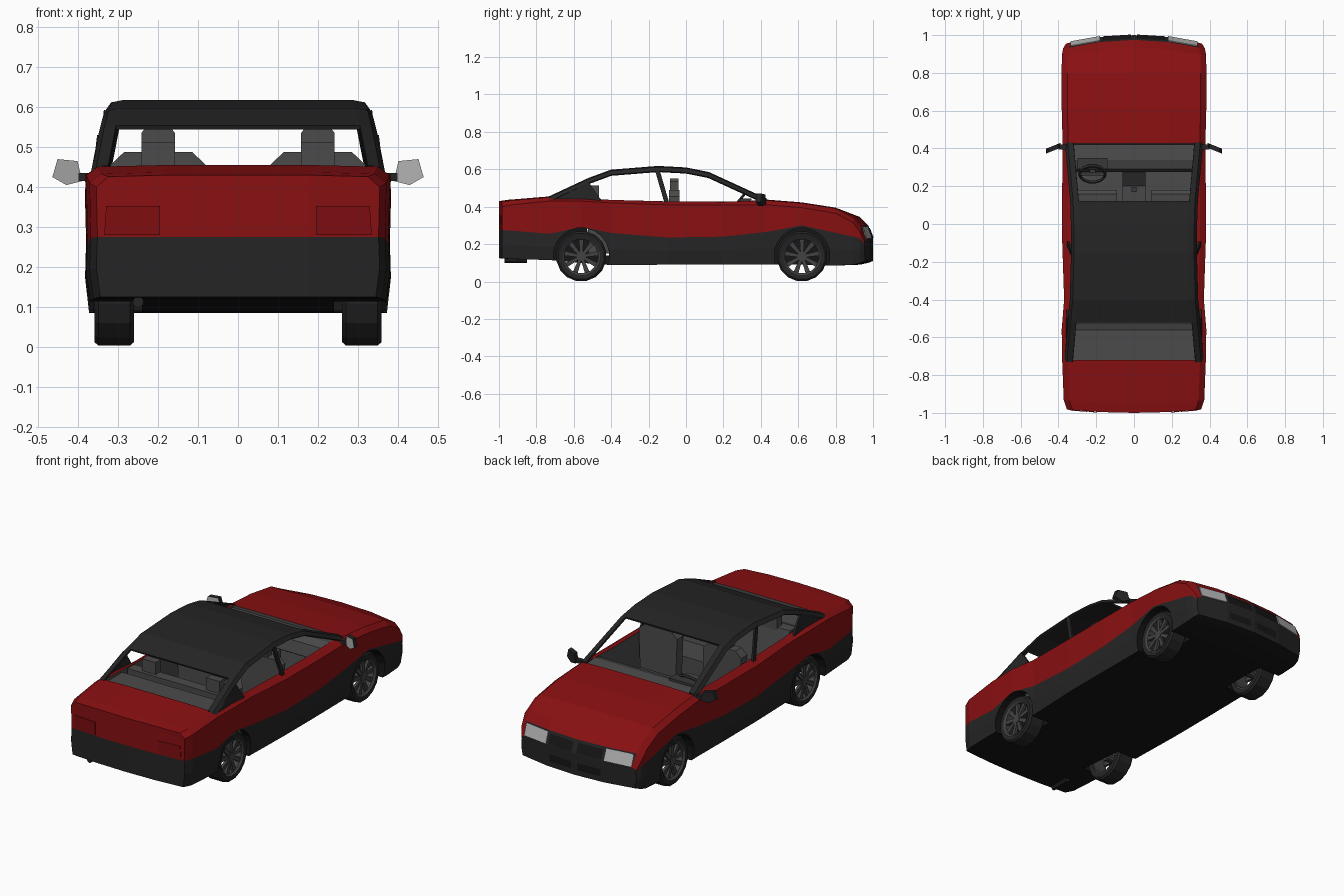
import bpy, bmesh, math
from math import sin, cos, pi

if "Cube" in bpy.data.objects:
    bpy.data.objects.remove(bpy.data.objects["Cube"])

def mat(name, r, g, b):
    m = bpy.data.materials.new(name)
    m.diffuse_color = (r, g, b, 1)
    m.use_nodes = True
    m.node_tree.nodes["Principled BSDF"].inputs["Base Color"].default_value = m.diffuse_color
    return m

RED = mat("red_paint", .25, .005, .006)
BLACK = mat("black_trim", .018, .018, .018)
UNDER = mat("underbody_black", .008, .008, .008)
GREY = mat("interior_grey", .07, .07, .07)
RIM = mat("rim_grey", .055, .055, .055)
LIGHT = mat("lamp_glass", .45, .45, .45)
TAIL = mat("tail_lamp_red", .21, .004, .005)
DARK = mat("dash_dark", .04, .04, .04)

def mesh(name, verts, faces, mats, idx=None):
    me = bpy.data.meshes.new(name)
    me.from_pydata(verts, [], faces)
    for m in mats:
        me.materials.append(m)
    if idx:
        me.polygons.foreach_set("material_index", idx)
    bm = bmesh.new()
    bm.from_mesh(me)
    bmesh.ops.recalc_face_normals(bm, faces=bm.faces)
    bm.to_mesh(me)
    bm.free()
    ob = bpy.data.objects.new(name, me)
    bpy.context.collection.objects.link(ob)
    return ob

def prism(name, poly, a, b, m, axis="x"):
    """Extrude a 2D outline from a to b; outline is (y,z) for axis x, (x,z) for axis y."""
    n = len(poly)
    put = (lambda t, p: (t, p[0], p[1])) if axis == "x" else (lambda t, p: (p[0], t, p[1]))
    v = [put(a, p) for p in poly] + [put(b, p) for p in poly]
    f = [list(range(n)), list(range(n, 2 * n))]
    f += [[i, (i + 1) % n, n + (i + 1) % n, n + i] for i in range(n)]
    return mesh(name, v, f, [m])

def box(name, x0, x1, y0, y1, z0, z1, m):
    return prism(name, [(y0, z0), (y1, z0), (y1, z1), (y0, z1)], x0, x1, m)

def circle(cy, cz, r, n):
    return [(cy + r * cos(2 * pi * (i + .5) / n), cz + r * sin(2 * pi * (i + .5) / n)) for i in range(n)]

def lathe(name, prof, cy, cz, n, m):
    """Closed ring around the x axis from (x, radius) profile."""
    k = len(prof)
    v = [(x, cy + r * cos(2 * pi * (i + .5) / n), cz + r * sin(2 * pi * (i + .5) / n))
         for i in range(n) for x, r in prof]
    f = [[i * k + j, i * k + (j + 1) % k, (i + 1) % n * k + (j + 1) % k, (i + 1) % n * k + j]
         for i in range(n) for j in range(k)]
    return mesh(name, v, f, [m])

def solidify(ob, t):
    md = ob.modifiers.new("thick", "SOLIDIFY")
    md.thickness = t
    md.offset = 0

def bow(x, y):
    """Curve nose and tail in plan."""
    q = min(1.0, abs(x) / .36) ** 2
    if y > .85:
        return y - .045 * q * min(1, (y - .85) / .1)
    return y + .018 * q if y < -.9 else y

# body shell: y, half width, bottom, colour line, shoulder, top
ST = [(-1.0, .355, .125, .275, .40, .43), (-.95, .372, .12, .272, .41, .437),
      (-.73, .38, .115, .255, .43, .455), (-.56, .383, .10, .292, .43, .45),
      (-.4, .37, .088, .26, .42, .44), (-.1, .38, .09, .235, .41, .432),
      (.2, .38, .09, .24, .41, .43), (.43, .378, .09, .265, .41, .438),
      (.62, .383, .09, .30, .395, .423), (.8, .383, .085, .26, .365, .395),
      (.93, .382, .09, .24, .315, .345), (.975, .375, .10, .23, .265, .30),
      (1.0, .36, .11, .2, .215, .23)]
V, F, I = [], [], []
for y, w, zb, zd, zs, zt in ST:
    half = [(w / 2, zb), (w - .01, zb), (w, (zb + zd) / 2), (w - .003, zd), (w, zs),
            (w - .03, zt - .004), (w / 2, zt)]
    ring = [(0, zb)] + half + [(0, zt)] + [(-x, z) for x, z in reversed(half)]
    V += [(x, bow(x, y), z) for x, z in ring]
N = 16
seg_col = [2, 2, 1, 1, 0, 0, 0, 0]
seg_col += seg_col[::-1]
for s in range(len(ST) - 1):
    for j in range(N):
        F.append([s * N + j, s * N + (j + 1) % N, (s + 1) * N + (j + 1) % N, (s + 1) * N + j])
        nose = s == len(ST) - 2 and j in (6, 7, 8, 9)
        I.append(1 if nose else seg_col[j])
for s, y, w in ((0, -1.0, .355), (len(ST) - 1, 1.0, .36)):   # end caps
    o = s * N
    rows = [[o + 2, o + 1, o, o + 15, o + 14]]
    for j in (3, 4, 5):
        z = V[o + j][2]
        row = [o + j]
        for x in (w / 2, 0, -w / 2):
            row.append(len(V))
            V.append((x, bow(x, y), z))
        rows.append(row + [o + N - j])
    rows.append([o + 6, o + 7, o + 8, o + 9, o + 10])
    for r in range(4):
        for c in range(4):
            F.append([rows[r][c], rows[r][c + 1], rows[r + 1][c + 1], rows[r + 1][c]])
            I.append(0 if s == 0 and r > 1 else 1)
PAINTS = [RED, BLACK, UNDER, GREY]
body = mesh("body_shell", V, F, PAINTS, I)

# cutters: cabin well and wheel arches
WHEELS = (-.56, .62)
tub = prism("cabin_cutter", [(-.72, .432), (-.56, .432), (-.5, .14), (.34, .14), (.37, .38), (.425, .415),
                             (.425, .6), (-.72, .6)], -.33, .33, GREY)
cutters = [(tub, 3)]
for sx in (-1, 1):
    for cy in WHEELS:
        cutters.append((prism("arch_cutter", circle(cy, .137, .15, 20), sx * .24, sx * .45, UNDER), 2))
for c, k in cutters:
    c.data.materials.clear()
    for m in PAINTS:
        c.data.materials.append(m)
    for p in c.data.polygons:
        p.material_index = k
    c.hide_render = True
    md = body.modifiers.new("cut", "BOOLEAN")
    md.operation = "DIFFERENCE"
    md.solver = "EXACT"
    md.object = c
bpy.context.view_layer.update()
cut = bpy.data.meshes.new_from_object(body.evaluated_get(bpy.context.evaluated_depsgraph_get()))
body.modifiers.clear()
body.data = cut
for c, k in cutters:
    bpy.data.objects.remove(c)

# roof with front and rear pillars: y, z, x of the rail
RAIL = [(-.73, .45, .352), (-.52, .548, .333), (-.4, .592, .322), (-.15, .612, .315),
        (0, .604, .316), (.12, .58, .32), (.43, .438, .348)]
V, F = [], []
for y, z, x in RAIL:
    p = [(x - .028, z + .001), (x, z - .004), (x + .014, z - .024)]
    V += [(a, y, b) for a, b in p] + [(-a, y, b) for a, b in p]
for s in range(len(RAIL) - 1):
    a, b = s * 6, s * 6 + 6
    for j in (0, 1, 3, 4):
        F.append([a + j, a + j + 1, b + j + 1, b + j])
    if 1 <= s <= 4:
        F.append([a, a + 3, b + 3, b])
solidify(mesh("roof_frame", V, F, [BLACK]), .01)

for sx, side in ((-1, "left"), (1, "right")):
    # side pillars
    v = [(.358, -.73, .435), (.347, -.52, .53), (.352, -.45, .43), (.33, -.165, .592),
         (.33, -.14, .592), (.35, -.09, .42), (.35, -.115, .42)]
    solidify(mesh(side + "_side_pillars", [(sx * x, y, z) for x, y, z in v],
                  [[0, 1, 2], [3, 4, 5, 6]], [BLACK]), .012)
    # door mirror
    out = [(.39, .415), (.402, .465), (.452, .47), (.465, .425), (.43, .405)]
    v = [(sx * x, .415 - (x - .39) * .4 + d, z) for d in (-.012, .014) for x, z in out]
    mesh(side + "_mirror_housing", v, [[0, 1, 2, 3, 4], [5, 6, 7, 8, 9]] +
         [[i, (i + 1) % 5, 5 + (i + 1) % 5, 5 + i] for i in range(5)], [BLACK])
    mesh(side + "_mirror_glass", [(x, y - .002, z) for x, y, z in v[:5]], [[0, 1, 2, 3, 4]], [LIGHT])
    box(side + "_mirror_arm", sx * .345, sx * .4, .395, .42, .415, .435, BLACK)
    # headlamp and tail lamp plates
    v = [(sx * x, bow(x, y) + .005, z + .002) for x, y, z in
         ((.18, .976, .293), (.335, .976, .291), (.335, .999, .226), (.18, .999, .23))]
    solidify(mesh(side + "_headlamp", v, [[0, 1, 2, 3]], [LIGHT]), .005)
    v = [(sx * x, bow(x, -1.0) - .002, z) for x, z in ((.195, .28), (.335, .28), (.33, .353), (.195, .353))]
    solidify(mesh(side + "_tail_lamp", v, [[0, 1, 2, 3]], [TAIL]), .003)
    # grille half and lower intake
    v = [(sx * x, bow(x, y) + .003, z) for x, y, z in
         ((.015, .98, .287), (.165, .98, .287), (.165, 1.0, .235), (.015, 1.0, .235))]
    mesh(side + "_grille", v, [[0, 1, 2, 3]], [UNDER])
    v = [(sx * x, bow(x, .997) + .003, z) for x, z in ((.02, .14), (.16, .14), (.16, .18), (.02, .18))]
    mesh(side + "_intake", v, [[0, 1, 2, 3]], [UNDER])

    # wheels
    for cy, end in zip(WHEELS, ("rear", "front")):
        nm, cz = f"{side}_{end}_", .135
        lathe(nm + "tyre", [(sx * x, r) for x, r in ((.262, .1), (.26, .125), (.27, .135), (.35, .135),
                                                    (.36, .125), (.356, .1))], cy, cz, 16, BLACK)
        lathe(nm + "rim", [(sx * x, r) for x, r in ((.265, .101), (.265, .092), (.35, .092), (.358, .101))],
              cy, cz, 16, RIM)
        prism(nm + "hub", circle(cy, cz, .024, 10), sx * .27, sx * .352, RIM)
        for k in range(9):
            a = 2 * pi * k / 9 + pi / 2
            pts = [(.015, -.008), (.095, -.013), (.095, .013), (.015, .008)]
            prism(nm + "spoke", [(cy + r * cos(a) - t * sin(a), cz + r * sin(a) + t * cos(a)) for r, t in pts],
                  sx * .335, sx * .35, RIM)

    # front seat
    c = sx * .2
    prism(side + "_seat_cushion", [(-.08, .15), (.16, .15), (.18, .24), (.16, .26), (-.06, .235)],
          c - .11, c + .11, GREY)
    back = [(c - .11, .2), (c + .11, .2), (c + .12, .455), (c + .085, .488), (c - .085, .488), (c - .12, .455)]
    prism(side + "_seat_back", back, -.09, -.035, GREY, "y")
    prism(side + "_headrest", [(c - .042, .48), (c + .042, .48), (c + .042, .535), (c + .03, .552),
                               (c - .03, .552), (c - .042, .535)], -.085, -.04, GREY, "y")
    box(side + "_rear_headrest", c - .042, c + .042, -.51, -.465, .43, .513, GREY)

# rear bench, dashboard, console
prism("rear_bench", [(-.52, .15), (-.25, .15), (-.25, .25), (-.43, .24), (-.47, .445), (-.53, .445)], -.32, .32, GREY)
prism("dashboard", [(.42, .425), (.34, .432), (.29, .415), (.275, .35), (.36, .3), (.42, .3)], -.329, .329, GREY)
box("instrument_hood", -.3, -.14, .29, .35, .40, .445, DARK)
prism("centre_console", [(-.1, .15), (.3, .15), (.3, .36), (.2, .27), (-.1, .25)], -.06, .06, GREY)
box("gear_lever", -.012, .012, .17, .195, .25, .33, DARK)

# steering wheel
bpy.ops.mesh.primitive_torus_add(major_segments=14, minor_segments=6, major_radius=.068, minor_radius=.008,
                                 location=(-.22, .265, .41), rotation=(math.radians(50), 0, 0))
wheel = bpy.context.object
wheel.name = "steering_wheel"
wheel.data.materials.append(DARK)
box("steering_spokes", -.285, -.155, .258, .272, .398, .418, DARK)
box("steering_column", -.235, -.205, .265, .32, .37, .41, DARK)

# exhaust pipe
prism("exhaust_pipe", [(x - .25 - .11, z) for x, z in circle(.11, .112, .014, 10)], -.97, -.85, BLACK, "y")
